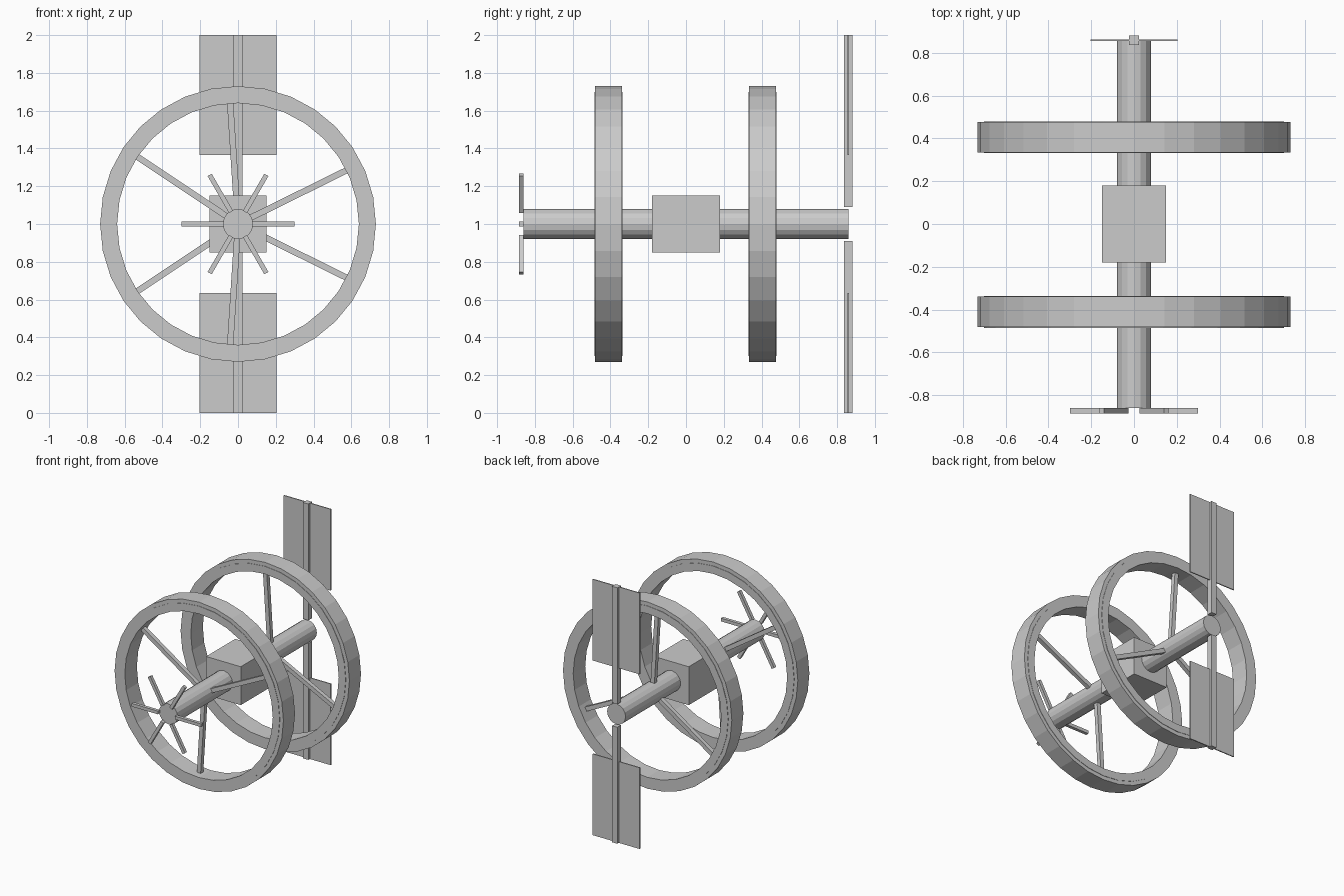
import bpy, bmesh
from math import cos, sin, pi, radians
from mathutils import Matrix, Vector

cube = bpy.data.objects.get("Cube")
if cube:
    bpy.data.objects.remove(cube, do_unlink=True)

CENTRE = Vector((0, 0, 1))

grey = bpy.data.materials.new("hull grey")
grey.use_nodes = True
colour = (0.6, 0.6, 0.6, 1)
grey.diffuse_color = colour
grey.node_tree.nodes["Principled BSDF"].inputs["Base Color"].default_value = colour


def finish(name, bm):
    bmesh.ops.recalc_face_normals(bm, faces=bm.faces)
    mesh = bpy.data.meshes.new(name)
    bm.to_mesh(mesh)
    bm.free()
    mesh.materials.append(grey)
    obj = bpy.data.objects.new(name, mesh)
    bpy.context.collection.objects.link(obj)
    return obj


def box(name, centre, size, turn=0):
    """Box placed around the hub axis, then turned about that axis."""
    bm = bmesh.new()
    matrix = (Matrix.Translation(CENTRE) @ Matrix.Rotation(-turn, 4, 'Y')
              @ Matrix.Translation(centre) @ Matrix.Diagonal((*size, 1)))
    bmesh.ops.create_cube(bm, size=1, matrix=matrix)
    return finish(name, bm)


def ring(name, y, inner, outer, half, sides=32):
    """Rectangular section swept round the hub axis."""
    bm = bmesh.new()
    section = [(inner, -half), (outer, -half), (outer, half), (inner, half)]
    loops = []
    for i in range(sides):
        a = 2 * pi * i / sides
        loops.append([bm.verts.new((r * cos(a), y + d, 1 + r * sin(a)))
                      for r, d in section])
    for i in range(sides):
        p, q = loops[i], loops[(i + 1) % sides]
        for k in range(4):
            n = (k + 1) % 4
            bm.faces.new((p[k], p[n], q[n], q[k]))
    return finish(name, bm)


# Central shaft and core block
bm = bmesh.new()
bmesh.ops.create_cone(bm, cap_ends=True, segments=16, radius1=0.08, radius2=0.08, depth=1.72,
                      matrix=Matrix.Translation(CENTRE) @ Matrix.Rotation(pi / 2, 4, 'X'))
finish("central_shaft", bm)
box("core_block", (0, 0, 0), (0.3, 0.36, 0.3))

# Habitat rings with three spokes each, the rear set mirrored
for label, y, sign in (("front", -0.41, 1), ("rear", 0.405, -1)):
    ring(label + "_ring_frame", y, 0.64, 0.70, 0.0745)
    ring(label + "_ring_rim", y, 0.69, 0.73, 0.0715)
    for i in range(3):
        box(f"{label}_spoke_{i + 1}", (0.36, y, 0), (0.58, 0.033, 0.033),
            sign * radians(26.3 + 120 * i))

# Docking antenna rods at the front end
for i in range(6):
    box(f"antenna_rod_{i + 1}", (0.187, -0.872, 0), (0.226, 0.025, 0.025), i * pi / 3)

# Solar masts and panels at the rear end
for label, sign in (("upper", 1), ("lower", -1)):
    box(label + "_mast", (0, 0.858, sign * 0.545), (0.045, 0.045, 0.91))
    box(label + "_solar_panel", (0, 0.858, sign * 0.6825), (0.406, 0.008, 0.635))
